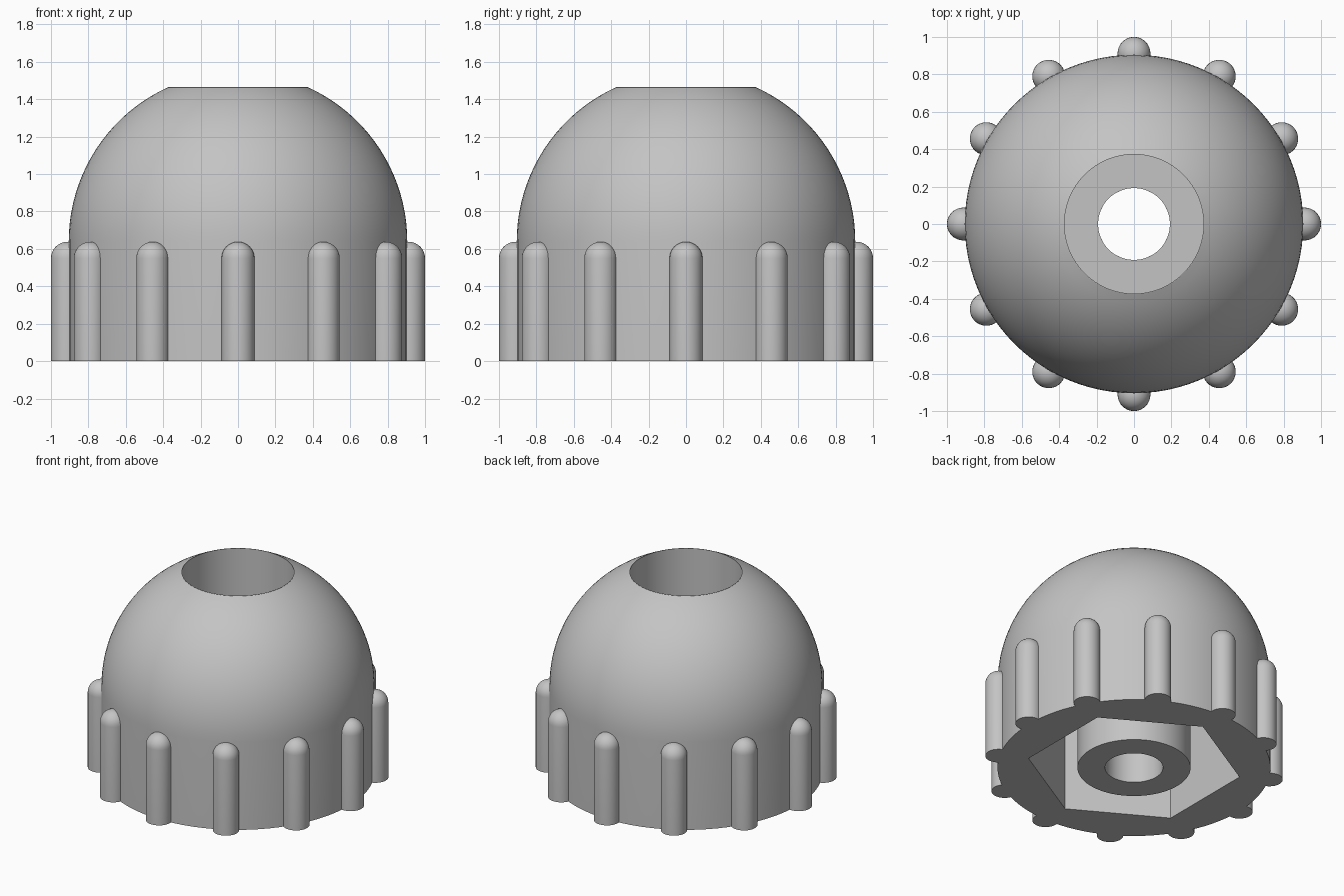
import bpy, bmesh, math
from mathutils import Matrix, Vector

cube = bpy.data.objects.get("Cube")
if cube:
    bpy.data.objects.remove(cube, do_unlink=True)

BODY_R, DOME_Z, TOP_Z = 0.905, 0.64, 1.465
BORE_R, HOLE_R, LEDGE_Z = 0.375, 0.192, 0.78
HEX_R, POCKET_Z = 0.71, 0.64
RIB_R, RIB_DIST, RIB_Z = 0.088, 0.912, 0.55

grey = bpy.data.materials.new("plain grey")
grey.use_nodes = True
colour = (0.55, 0.55, 0.55, 1)
grey.diffuse_color = colour
grey.node_tree.nodes["Principled BSDF"].inputs["Base Color"].default_value = colour


def make_object(name, bm):
    bmesh.ops.recalc_face_normals(bm, faces=bm.faces)
    mesh = bpy.data.meshes.new(name)
    bm.to_mesh(mesh)
    bm.free()
    mesh.materials.append(grey)
    obj = bpy.data.objects.new(name, mesh)
    bpy.context.collection.objects.link(obj)
    return obj


def select(obj):
    bpy.ops.object.select_all(action="DESELECT")
    obj.select_set(True)
    bpy.context.view_layer.objects.active = obj


def smooth(obj):
    select(obj)
    bpy.ops.object.shade_smooth_by_angle(angle=math.radians(30))


def lathe(name, profile, steps, closed=True):
    """Spin (radius, height) points about z."""
    bm = bmesh.new()
    verts = [bm.verts.new((r, 0, z)) for r, z in profile]
    pairs = list(zip(verts, verts[1:]))
    if closed:
        pairs.append((verts[-1], verts[0]))
    edges = [bm.edges.new(p) for p in pairs]
    bmesh.ops.spin(bm, geom=verts + edges, cent=(0, 0, 0), axis=(0, 0, 1),
                   angle=math.tau, steps=steps)
    bmesh.ops.remove_doubles(bm, verts=bm.verts, dist=1e-4)
    return make_object(name, bm)


# Domed body with a stepped bore through the middle
end = math.asin((TOP_Z - DOME_Z) / BODY_R)
arc = [(BODY_R * math.cos(end * i / 20), DOME_Z + BODY_R * math.sin(end * i / 20))
       for i in range(21)]
body = lathe("domed_body", [(HOLE_R, 0), (BODY_R, 0)] + arc +
             [(BORE_R, TOP_Z), (BORE_R, LEDGE_Z), (HOLE_R, LEDGE_Z)], 96)

# Hexagonal pocket in the underside
bm = bmesh.new()
bmesh.ops.create_cone(bm, cap_ends=True, segments=6, radius1=HEX_R, radius2=HEX_R,
                      depth=2 * POCKET_Z)
points = [Vector((HEX_R * math.cos(a), HEX_R * math.sin(a), 0))
          for a in (math.radians(30 + 60 * i) for i in range(6))]
bm.clear()
base = bm.faces.new([bm.verts.new(p - Vector((0, 0, 0.3))) for p in points])
top = bmesh.ops.extrude_face_region(bm, geom=[base])["geom"]
bmesh.ops.translate(bm, vec=(0, 0, POCKET_Z + 0.3),
                    verts=[v for v in top if isinstance(v, bmesh.types.BMVert)])
cutter = make_object("pocket_cutter", bm)
cutter.hide_render = True
cut = body.modifiers.new("hex_pocket", "BOOLEAN")
cut.operation = "DIFFERENCE"
cut.solver = "EXACT"
cut.object = cutter
select(body)
bpy.ops.object.modifier_apply(modifier=cut.name)
bpy.data.objects.remove(cutter, do_unlink=True)
smooth(body)

# Hollow hub inside the pocket
hub = lathe("center_hub", [(HOLE_R, 0), (BORE_R, 0), (BORE_R, POCKET_Z),
                           (HOLE_R, POCKET_Z)], 64)
smooth(hub)

# Round-topped grip ribs
rib_profile = [(0, 0), (RIB_R, 0)] + [
    (RIB_R * math.cos(math.pi / 2 * i / 8), RIB_Z + RIB_R * math.sin(math.pi / 2 * i / 8))
    for i in range(9)]
rib = lathe("grip_rib_1", rib_profile, 32, closed=False)
smooth(rib)
for i in range(12):
    part = rib if i == 0 else rib.copy()
    part.name = f"grip_rib_{i + 1}"
    if i:
        bpy.context.collection.objects.link(part)
    part.matrix_world = (Matrix.Rotation(math.tau * i / 12, 4, "Z")
                         @ Matrix.Translation((RIB_DIST, 0, 0)))
